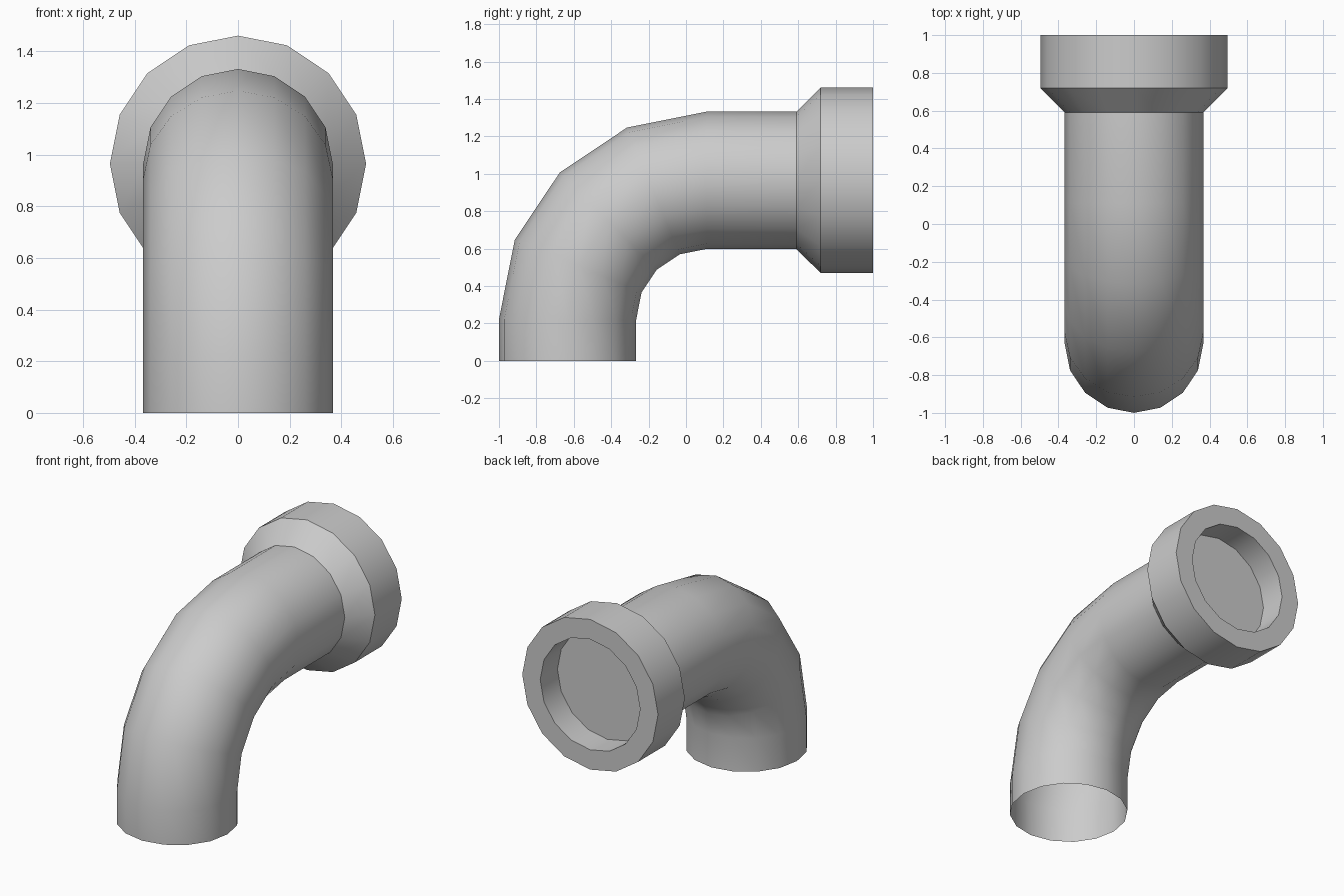
import bpy, bmesh
from math import sin, cos, pi, radians
from mathutils import Vector

if "Cube" in bpy.data.objects:
    bpy.data.objects.remove(bpy.data.objects["Cube"])

SIDES = 16
R_PIPE, R_SOCKET = 0.367, 0.496
R_BEND, BEND_Y, BEND_Z = 0.743, 0.11, 0.222
AXIS_Z = BEND_Z + R_BEND


def ring(y, z, tilt, r):
    """Circle of points centred on (0, y, z), tilted along the bend."""
    out = Vector((0, -cos(tilt), sin(tilt)))
    return [Vector((0, y, z)) + r * (cos(a) * Vector((1, 0, 0)) + sin(a) * out)
            for a in (2 * pi * i / SIDES for i in range(SIDES))]


def loft(name, rings, cap_end=False):
    """Skin a tube over successive rings, optionally closing the last one."""
    bm = bmesh.new()
    loops = [[bm.verts.new(p) for p in r] for r in rings]
    for a, b in zip(loops, loops[1:]):
        for i in range(SIDES):
            j = (i + 1) % SIDES
            bm.faces.new((a[i], b[i], b[j], a[j]))
    if cap_end:
        bm.faces.new(loops[-1][::-1])
    mesh = bpy.data.meshes.new(name)
    bm.to_mesh(mesh)
    bm.free()
    obj = bpy.data.objects.new(name, mesh)
    bpy.context.collection.objects.link(obj)
    bpy.ops.object.select_all(action='DESELECT')
    obj.select_set(True)
    bpy.context.view_layer.objects.active = obj
    bpy.ops.object.shade_smooth_by_angle(angle=radians(30))
    return obj


# Elbow pipe: open foot, quarter bend in four steps, straight run to the socket
path = [ring(BEND_Y - R_BEND, 0, 0, R_PIPE)]
for k in range(5):
    t = k * pi / 8
    path.append(ring(BEND_Y - R_BEND * cos(t), BEND_Z + R_BEND * sin(t), t, R_PIPE))
path.append(ring(0.59, AXIS_Z, pi / 2, R_PIPE))
loft("elbow_pipe", path)

# Socket: flare, collar, flat rim and a recess with a closed floor
profile = [(0.59, R_PIPE), (0.72, R_SOCKET), (1.0, R_SOCKET),
           (1.0, 0.365), (0.82, 0.365)]
loft("socket", [ring(y, AXIS_Z, pi / 2, r) for y, r in profile], cap_end=True)
